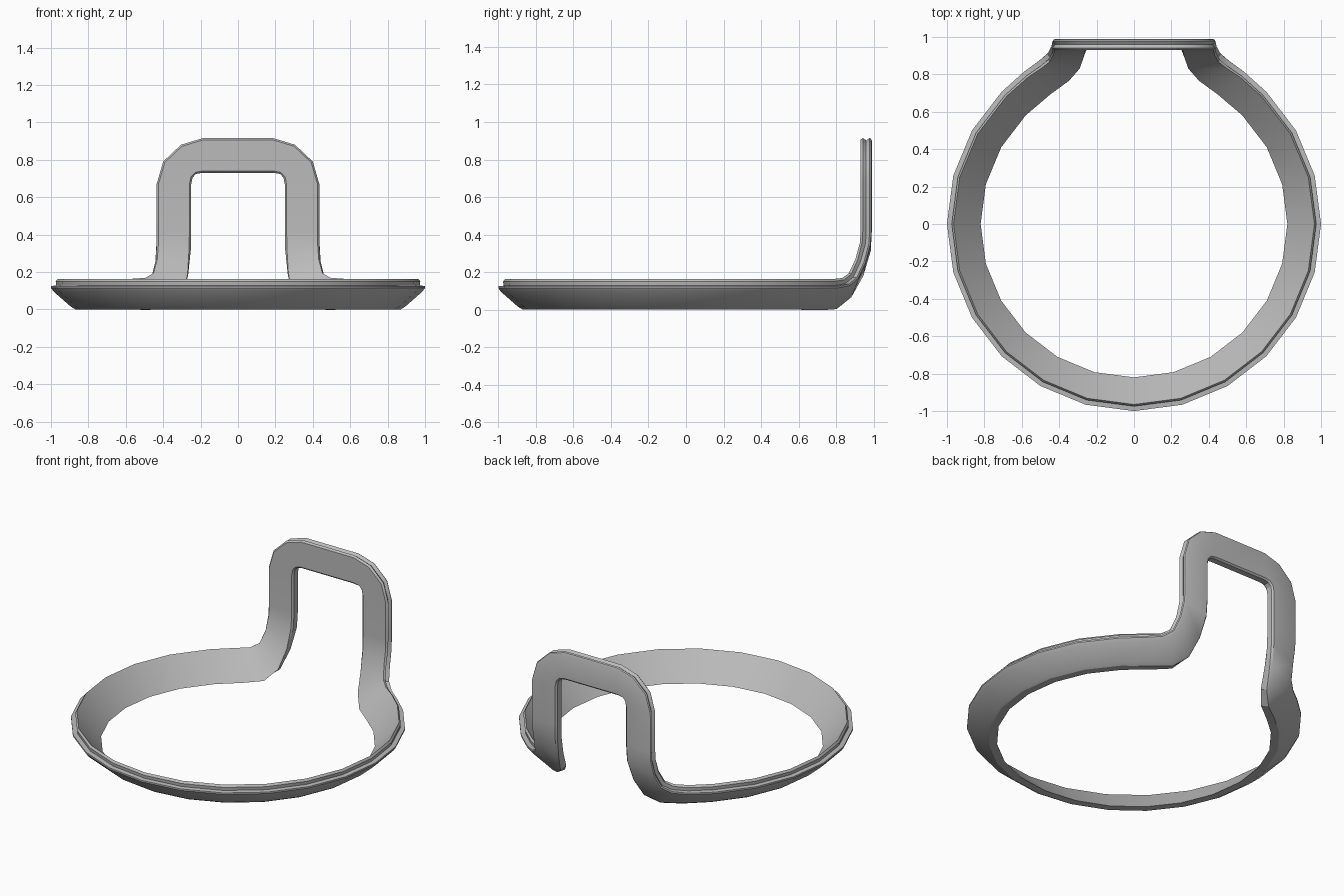
import bpy, bmesh, math
from mathutils import Vector

cube = bpy.data.objects.get("Cube")
if cube:
    bpy.data.objects.remove(cube, do_unlink=True)

# One grey material
grey = bpy.data.materials.new("satin grey")
grey.use_nodes = True
colour = (0.5, 0.5, 0.5, 1)
grey.diffuse_color = colour
grey.node_tree.nodes["Principled BSDF"].inputs["Base Color"].default_value = colour

# Band cross-sections as (across the width, through the thickness)
RING = [(0, 0), (.018, .018), (.035, .035), (.064, .042), (.184, .05),
        (.209, .046), (.216, .039), (.198, .017), (.215, .004), (.218, -.013)]
HANDLE = [(.01, 0), (0, .01), (0, .05), (.01, .06), (.17, .06),
          (.18, .056), (.185, .048), (.172, .03), (.185, .012), (.175, 0)]
RING_WIDTH, HANDLE_WIDTH = .218, .185

# Stations on the +x side: inner edge, outer edge, blend from ring to handle
stations = []
for step in range(10):
    a = math.radians(-90 + 15 * step)
    out = Vector((math.cos(a), math.sin(a), 0))
    stations.append((out * .82, out * .974 + Vector((0, 0, .154)), 0))

# Bend where the ring turns up into the handle
bend = [((.45, .69, 0), (.575, .79, .156), .1),
        ((.345, .765, .01), (.50, .84, .165), .3),
        ((.285, .83, .075), (.457, .873, .195), .6),
        ((.262, .89, .19), (.439, .905, .27), .8),
        ((.252, .925, .32), (.435, .927, .36), 1),
        ((.25, .93, .42), (.435, .93, .42), 1)]
stations += [(Vector(a), Vector(b), f) for a, b, f in bend]

# Upright and rounded corner of the handle, in x and z
corner = [(.25, .67, .435, .67), (.243, .705, .40, .79),
          (.225, .724, .305, .88), (.19, .73, .19, .915)]
stations += [(Vector((ax, .93, az)), Vector((bx, .93, bz)), 1)
             for ax, az, bx, bz in corner]

# Mirror to a closed loop; the first station lies on the centre line
flip = Vector((-1, 1, 1))
stations += [(a * flip, b * flip, f) for a, b, f in reversed(stations[1:])]

# Sweep the section along the stations
bm = bmesh.new()
count = len(stations)
mids = [(a + b) / 2 for a, b, f in stations]
loops = []
for i, (a, b, f) in enumerate(stations):
    before = (mids[i] - mids[i - 1]).normalized()
    after = (mids[(i + 1) % count] - mids[i]).normalized()
    across = (b - a).normalized()
    through = (before + after).cross(across).normalized()
    scale = (b - a).length / (RING_WIDTH + (HANDLE_WIDTH - RING_WIDTH) * f)
    loop = []
    for r, h in zip(RING, HANDLE):
        u, t = Vector(r).lerp(Vector(h), f)
        loop.append(bm.verts.new(a + across * u * scale + through * t))
    loops.append(loop)
for i in range(count):
    p, q = loops[i - 1], loops[i]
    for j in range(len(RING)):
        bm.faces.new((p[j - 1], p[j], q[j], q[j - 1]))
bmesh.ops.recalc_face_normals(bm, faces=bm.faces)

mesh = bpy.data.meshes.new("ring_with_handle")
bm.to_mesh(mesh)
bm.free()
mesh.materials.append(grey)
band = bpy.data.objects.new("ring_with_handle", mesh)
bpy.context.collection.objects.link(band)

# Smooth faces, crisp edges
bpy.ops.object.select_all(action='DESELECT')
band.select_set(True)
bpy.context.view_layer.objects.active = band
bpy.ops.object.shade_smooth_by_angle(angle=math.radians(30))
